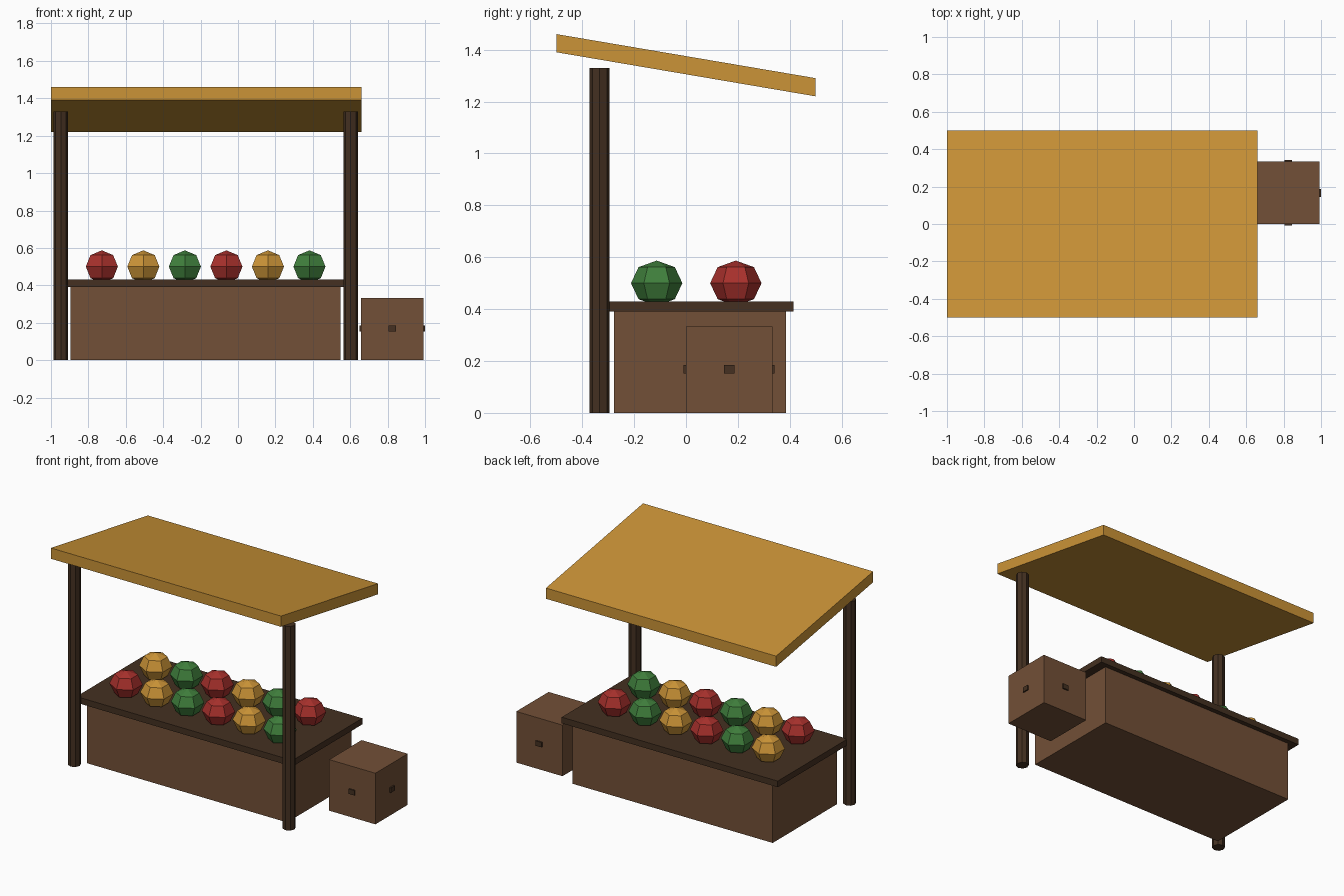
import bpy
import bmesh
from math import pi
from mathutils import Matrix

default = bpy.data.objects.get("Cube")
if default:
    bpy.data.objects.remove(default, do_unlink=True)


def make_material(name, r, g, b):
    mat = bpy.data.materials.new(name)
    mat.use_nodes = True
    mat.diffuse_color = (r, g, b, 1)
    shader = next(n for n in mat.node_tree.nodes if n.type == 'BSDF_PRINCIPLED')
    shader.inputs["Base Color"].default_value = (r, g, b, 1)
    shader.inputs["Roughness"].default_value = 0.9
    return mat


wood = make_material("brown wood", 0.17, 0.08, 0.038)
dark_wood = make_material("dark wood", 0.058, 0.03, 0.015)
ochre = make_material("ochre", 0.6, 0.295, 0.038)
red = make_material("red", 0.39, 0.03, 0.025)
green = make_material("green", 0.05, 0.21, 0.045)


def add_object(name, bm, mat):
    mesh = bpy.data.meshes.new(name)
    bm.to_mesh(mesh)
    bm.free()
    mesh.materials.append(mat)
    obj = bpy.data.objects.new(name, mesh)
    bpy.context.scene.collection.objects.link(obj)
    return obj


def box(name, low, high, mat, slope=0):
    """Box between two corners; slope shears z along y."""
    bm = bmesh.new()
    size = [b - a for a, b in zip(low, high)]
    centre = [(a + b) / 2 for a, b in zip(low, high)]
    bmesh.ops.create_cube(bm, size=1, matrix=Matrix.Translation(centre) @ Matrix.Diagonal((*size, 1)))
    for v in bm.verts:
        v.co.z += slope * v.co.y
    return add_object(name, bm, mat)


# Counter with overhanging top
box("counter_base", (-0.895, -0.277, 0), (0.548, 0.385, 0.39), wood)
box("counter_top", (-0.952, -0.305, 0.39), (0.606, 0.415, 0.43), dark_wood)

# Sloped canopy with upright ends
box("canopy", (-1, -0.5, 1.305), (0.66, 0.5, 1.375), ochre, slope=-0.17)

# Two front posts
POST_HEIGHT = 1.33
for side, x in (("right", -0.947), ("left", 0.602)):
    bm = bmesh.new()
    bmesh.ops.create_cone(bm, cap_ends=True, segments=8, radius1=0.039, radius2=0.039,
                          depth=POST_HEIGHT,
                          matrix=Matrix.Translation((x, -0.333, POST_HEIGHT / 2)))
    add_object(f"{side}_post", bm, dark_wood)

# Crate beside the counter, with a small grip on each side
box("crate", (0.658, 0, 0), (0.991, 0.333, 0.333), wood)
for i in range(4):
    grip = box(f"crate_grip_{i + 1}", (0.16, -0.021, -0.016), (0.1755, 0.021, 0.016), dark_wood)
    grip.matrix_world = Matrix.Translation((0.8245, 0.1665, 0.168)) @ Matrix.Rotation(i * pi / 2, 4, 'Z')

# Two rows of faceted fruit, with the colours cycling along each row
rows = {"front": (-0.113, (red, ochre, green)), "back": (0.192, (ochre, green, red))}
for row, (y, colours) in rows.items():
    for i in range(6):
        bm = bmesh.new()
        bmesh.ops.create_uvsphere(bm, u_segments=6, v_segments=4, radius=0.099)
        x = -0.728 + i * 0.222
        bmesh.ops.transform(bm, verts=bm.verts,
                            matrix=Matrix.Translation((x, y, 0.5)) @ Matrix.Diagonal((1, 1, 0.88, 1)))
        add_object(f"{row}_fruit_{i + 1}", bm, colours[i % 3])
